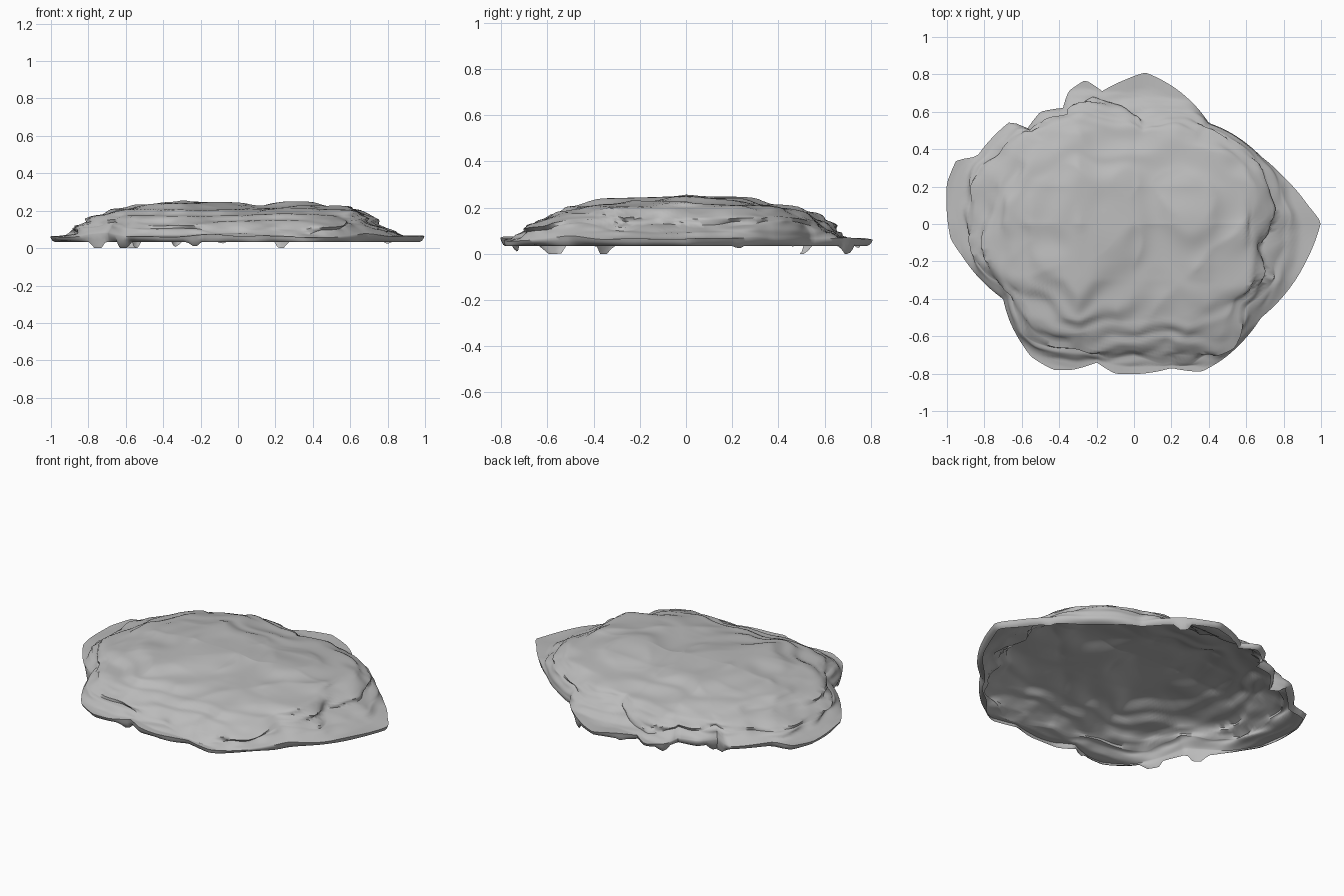
import bpy, bmesh, math
from mathutils import Vector, noise

default_cube = bpy.data.objects.get("Cube")
if default_cube:
    bpy.data.objects.remove(default_cube, do_unlink=True)

# Plan contours in percent of a unit: ground outline and upper shelf edge
OUTLINE = [(100, 1), (93, 10), (80, 25), (68, 36), (53, 48), (40, 54), (20, 74), (6, 81),
           (-5, 77), (-17, 71), (-26, 77), (-35, 71), (-38, 62), (-50, 60), (-57, 51),
           (-66, 55), (-75, 47), (-84, 36), (-95, 34), (-100, 22), (-98, -8), (-92, -17),
           (-70, -40), (-66, -53), (-55, -71), (-43, -78), (-33, -78),
           (-20, -74), (-10, -80), (20, -77), (36, -79), (48, -72), (68, -50), (92, -20)]
SHELF = [(78, 5), (69, -12), (74, -28), (60, -45), (50, -66), (30, -74), (0, -70),
         (-30, -66), (-60, -57), (-70, -35), (-88, -12), (-80, 30),
         (-57, 50), (-38, 60), (-22, 69), (5, 54), (22, 57), (50, 47), (70, 30)]

# Crest heights along the width and along the depth
WIDTH = [(-1, .075), (-.85, .14), (-.72, .19), (-.55, .23), (-.3, .258), (0, .236),
         (.4, .24), (.6, .22), (.7, .175), (.85, .115), (1, .07)]
DEPTH = [(-.81, .07), (-.7, .13), (-.5, .2), (-.3, .235), (0, .258), (.2, .245),
         (.35, .222), (.5, .19), (.6, .15), (.7, .11), (.81, .05)]
SEGMENTS, CROWN_RINGS, SKIRT_RINGS = 240, 44, 14
GROUND = .034


def interpolate(table, value):
    """Read a value from a sorted table of pairs."""
    for (a, za), (b, zb) in zip(table, table[1:]):
        if value <= b:
            return za + (zb - za) * max(0, value - a) / (b - a)
    return table[-1][1]


def polar_table(points):
    """Turn a plan contour into a table of radius by angle."""
    table = sorted((math.atan2(y, x) % math.tau, math.hypot(x, y) / 100) for x, y in points)
    first, last = table[0], table[-1]
    return [(last[0] - math.tau, last[1])] + table + [(first[0] + math.tau, first[1])]


def dome(x, y):
    """Height of the weathered dome, with soft beds and dents."""
    z = interpolate(WIDTH, x) * interpolate(DEPTH, y) / .258
    dent = noise.noise(Vector((x * 5, y * 5, 9)))
    ridge = abs(noise.noise(Vector((x * 3.5, y * 3.5, 5))))
    z += .012 * dent - .02 * ridge + .004
    phase = noise.noise(Vector((x * 2, y * 2, 4)))
    return z - .0045 * math.sin(z * math.tau / .035 + 3 * phase)


def layered(x, y, z, amount):
    """Push a point outward or inward by beds of differing hardness."""
    bed = noise.noise(Vector((x * 4, y * 4, z * 26)))
    fine = noise.noise(Vector((x * 10, y * 10, z * 40 + 7)))
    spread = 1 + amount * (.06 * bed + .025 * fine)
    return x * spread, y * spread, z


def column(angle, edge, inner):
    """Points from the crown down to the ground for one direction."""
    ca, sa = math.cos(angle), math.sin(angle)
    points = []
    for i in range(1, CROWN_RINGS + 1):
        q = i / CROWN_RINGS
        r = inner * q
        z = dome(r * ca, r * sa) - .02 * max(0, q - .9) / .1
        points.append(layered(r * ca, r * sa, z, q * q))
    # Skirt falls from the shelf to a thin lip
    lip = .065 + .025 * noise.noise(Vector((ca * 3, sa * 3, 2)))
    for i in range(SKIRT_RINGS + 1):
        u = i / SKIRT_RINGS
        r = inner + (edge - inner) * u
        z = max(lip, dome(r * ca, r * sa) - .035)
        z += (lip - z) * u ** 2
        points.append(layered(r * ca, r * sa, z, (1 - u) * .8))
    # Undercut below the lip, with a few ragged flaps touching the ground
    undercut = .975 + .03 * noise.noise(Vector((ca * 4, sa * 4, 6)))
    flap = max(0, noise.noise(Vector((ca * 5, sa * 5, 1))) - .3)
    foot = max(0, GROUND - .25 * flap)
    for share, drop in ((.995, .4), ((1 + undercut) / 2, .8), (undercut, 1)):
        r = edge * share
        points.append((r * ca, r * sa, lip + (foot - lip) * drop))
    return points


def build_rock():
    outer, shelf = polar_table(OUTLINE), polar_table(SHELF)
    bm = bmesh.new()
    columns = []
    for i in range(SEGMENTS):
        angle = math.tau * i / SEGMENTS
        edge = interpolate(outer, angle)
        inner = min(interpolate(shelf, angle), edge * .95)
        columns.append([bm.verts.new(p) for p in column(angle, edge, inner)])
    top = bm.verts.new((0, 0, dome(0, 0)))
    for left, right in zip(columns, columns[1:] + columns[:1]):
        bm.faces.new((top, left[0], right[0]))
        for k in range(len(left) - 1):
            bm.faces.new((left[k], left[k + 1], right[k + 1], right[k]))
    mesh = bpy.data.meshes.new("rock_slab")
    bm.to_mesh(mesh)
    bm.free()
    rock = bpy.data.objects.new("rock_slab", mesh)
    bpy.context.collection.objects.link(rock)
    return rock


# Plain grey stone
stone = bpy.data.materials.new("grey_stone")
stone.use_nodes = True
grey = (.5, .5, .5, 1)
stone.diffuse_color = grey
stone.node_tree.nodes["Principled BSDF"].inputs["Base Color"].default_value = grey

rock = build_rock()
rock.data.materials.append(stone)
bpy.context.view_layer.objects.active = rock
rock.select_set(True)
bpy.ops.object.shade_smooth_by_angle(angle=math.radians(60))
